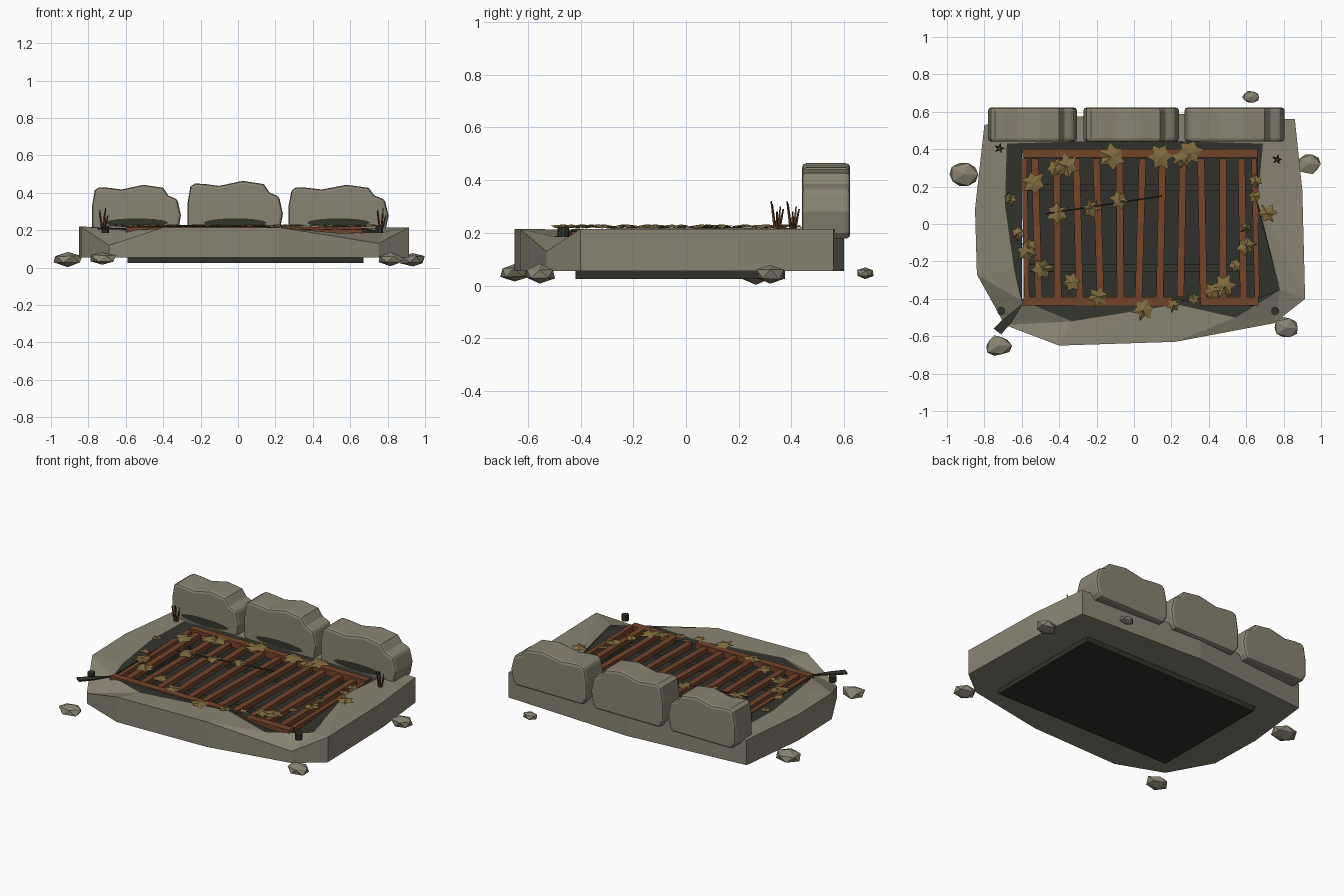
import bpy, bmesh, math, random
from mathutils import Vector, Matrix

if "Cube" in bpy.data.objects:
    bpy.data.objects.remove(bpy.data.objects["Cube"])

random.seed(4)


def mat(name, r, g, b):
    m = bpy.data.materials.new(name)
    m.diffuse_color = (r, g, b, 1)
    m.use_nodes = True
    m.node_tree.nodes["Principled BSDF"].inputs["Base Color"].default_value = m.diffuse_color
    return m


STONE = mat("weathered stone", .25, .23, .168)
DARK = mat("dark soot", .034, .034, .026)
BLACK = mat("pit black", .03, .03, .024)
RUST = mat("rusty iron", .175, .058, .023)
LEAF = mat("dry leaf", .22, .15, .05)
STEM = mat("dead stem", .13, .06, .02)


def finish(name, bm, *mats):
    me = bpy.data.meshes.new(name)
    bmesh.ops.recalc_face_normals(bm, faces=bm.faces)
    bm.to_mesh(me)
    bm.free()
    for m in mats:
        me.materials.append(m)
    ob = bpy.data.objects.new(name, me)
    bpy.context.collection.objects.link(ob)
    return ob


def box(name, lo, hi, m, skew=0.0):
    """Axis box; skew slides the far-y end sideways."""
    bm = bmesh.new()
    bmesh.ops.create_cube(bm, size=1)
    for v in bm.verts:
        v.co = Vector([lo[i] + (v.co[i] + .5) * (hi[i] - lo[i]) for i in range(3)])
        if v.co.y > (lo[1] + hi[1]) / 2:
            v.co.x += skew
    return finish(name, bm, m)


def rod(name, a, b, r, m, r2=None, n=6):
    a, b = Vector(a), Vector(b)
    bm = bmesh.new()
    rot = (b - a).to_track_quat('Z', 'Y').to_matrix().to_4x4()
    bmesh.ops.create_cone(bm, cap_ends=True, segments=n, radius1=r,
                          radius2=r if r2 is None else r2, depth=(b - a).length,
                          matrix=Matrix.Translation((a + b) / 2) @ rot)
    return finish(name, bm, m)


# Chipped slab with a sooty rim and a rectangular pit
outer = [(-.84, -.27, .22), (-.69, -.54, .12), (-.40, -.65, .215), (.22, -.63, .215),
         (.75, -.53, .13), (.915, -.40, .215), (.90, .18, .215), (.86, .56, .215),
         (.0, .60, .215), (-.80, .53, .215), (-.85, .08, .22)]
soot = [(-.64, -.25), (-.60, -.41), (-.33, -.52), (.23, -.43), (.54, -.50), (.78, -.35),
        (.66, .12), (.69, .43), (0, .45), (-.68, .43), (-.69, .10)]
pit = [(-.6, -.2), (-.6, -.4), (-.3, -.4), (.23, -.4), (.5, -.4), (.66, -.4),
       (.66, .1), (.66, .38), (0, .38), (-.6, .38), (-.6, .1)]
bm = bmesh.new()
soot_z = {4: .185, 5: .19, 1: .20}
loops = [[bm.verts.new((x, y, .055)) for x, y, z in outer],
         [bm.verts.new(p) for p in outer],
         [bm.verts.new((x, y, soot_z.get(i, .212))) for i, (x, y) in enumerate(soot)],
         [bm.verts.new((x, y, .17 if i in (4, 5) else .205)) for i, (x, y) in enumerate(pit)],
         [bm.verts.new((x, y, .055)) for x, y in pit]]
n = len(outer)
for k in range(5):
    a, b = loops[k], loops[(k + 1) % 5]
    for i in range(n):
        j = (i + 1) % n
        quad = [a[i], a[j], b[j], b[i]]
        if k in (1, 2):
            fs = [bm.faces.new(quad[:3]), bm.faces.new([quad[0], quad[2], quad[3]])]
        else:
            fs = [bm.faces.new(quad)]
        for f in fs:
            f.material_index = 1 if k in (2, 3) else 0
finish("slab", bm, STONE, DARK)
box("pit_floor", (-.59, -.42, .025), (.67, .375, .06), BLACK)

# Three upright back stones sharing one worn profile
profile = [(.05, .178), (0, .22), (0, .33), (.03, .415), (.08, .43), (.19, .427), (.33, .418),
           (.58, .443), (.80, .427), (.86, .385), (.96, .365), (1, .28), (.97, .20), (.93, .178)]
for i, (x0, x1, k) in enumerate([(-.78, -.305, 1), (-.27, .24, 1.08), (.27, .805, 1)]):
    bm = bmesh.new()
    f = bm.faces.new([bm.verts.new((x0 + u * (x1 - x0), .44, .178 + (z - .178) * k))
                      for u, z in profile])
    ext = bmesh.ops.extrude_face_region(bm, geom=[f])["geom"]
    bmesh.ops.translate(bm, vec=(0, .183, 0),
                        verts=[v for v in ext if isinstance(v, bmesh.types.BMVert)])
    ob = finish("back_stone_%d" % i, bm, STONE)
    mod = ob.modifiers.new("worn_edge", 'BEVEL')
    mod.width, mod.segments, mod.limit_method = .016, 2, 'ANGLE'
    mod.angle_limit = math.radians(50)
    # soot mark on the stone front
    bm = bmesh.new()
    cx = (x0 + x1) / 2
    vs = [bm.verts.new((cx + .17 * math.cos(t), .437, .24 + .024 * math.sin(t)))
          for t in [q * math.tau / 12 for q in range(12)]]
    bm.faces.new(vs)
    finish("soot_mark_%d" % i, bm, DARK)

# Rusty grate: rails, bars and dark cross supports
box("back_rail", (-.595, .355, .178), (.66, .40, .218), RUST)
box("front_rail_left", (-.60, -.435, .178), (.20, -.39, .215), RUST, .01)
box("front_rail_right", (.355, -.435, .165), (.665, -.39, .205), RUST)
rod("bent_rail", (.19, -.41, .20), (.37, -.41, .19), .008, RUST)
for i, x in enumerate([-.58, -.52, -.41, -.30, -.19, -.075, .035, .145,
                       .255, .365, .475, .58, .65]):
    w = .014 if i in (0, 12) else .019
    s = random.uniform(-.025, .025)
    box("grate_bar_%d" % i, (x - w - s / 2, -.39, .175), (x + w - s / 2, .35, .207), RUST, s)
for y in (-.235, .195):
    box("cross_support", (-.59, y - .018, .14), (.65, y + .018, .17), DARK)

# Dry leaves scattered around the rim
leaves = [(-.12, .36, .07), (.14, .36, .07), (.30, .38, .07), (-.36, .31, .07), (-.54, .22, .065),
          (-.66, .135, .035), (-.41, .06, .055), (-.23, .083, .05), (-.08, .13, .05),
          (.715, .056, .05), (.645, .145, .035), (.65, .23, .035), (.60, -.02, .03),
          (.60, -.12, .05), (.54, -.22, .035), (.485, -.33, .06), (.42, -.36, .045),
          (.32, -.40, .035), (.21, -.435, .035), (.05, -.46, .055), (-.19, -.39, .055),
          (-.335, -.31, .05), (-.49, -.24, .06), (-.57, -.15, .055), (-.62, -.05, .035),
          (.25, .345, .045), (-.42, .30, .05), (-.56, -.12, .04)]
for i, (x, y, r) in enumerate(leaves):
    bm = bmesh.new()
    c = bm.verts.new((x, y, .232))
    a0 = random.random() * 6
    ring = []
    for k in range(12):
        q = r * (random.uniform(.95, 1.2) if k % 2 == 0 else random.uniform(.55, .75))
        t = a0 + k * math.tau / 12
        ring.append(bm.verts.new((x + q * math.cos(t), y + q * math.sin(t),
                                  .222 + random.uniform(-.006, .006))))
    for k in range(12):
        bm.faces.new((c, ring[k], ring[(k + 1) % 12]))
    finish("leaf_%d" % i, bm, LEAF)

# Loose rocks around the slab
for i, (x, y, z, rx, ry, rz) in enumerate([
        (-.91, .265, .045, .09, .075, .038), (-.725, -.65, .05, .075, .06, .036),
        (.815, -.555, .045, .075, .062, .036), (.935, .32, .043, .068, .062, .04),
        (.625, .68, .048, .052, .034, .024)]):
    bm = bmesh.new()
    bmesh.ops.create_icosphere(bm, subdivisions=1, radius=1)
    for v in bm.verts:
        k = random.uniform(.88, 1.12)
        v.co = Vector((x + v.co.x * rx * k, y + v.co.y * ry * k, max(.0, z + v.co.z * rz * k)))
    finish("rock_%d" % i, bm, STONE)

# Corner bolts, broken latch shard and twig
for x in (-.71, .755):
    rod("corner_bolt", (x, -.465, .185), (x, -.465, .222), .022, DARK, n=10)
bm = bmesh.new()
for p in [(-.75, -.56), (-.71, -.59), (-.65, -.52), (-.59, -.42), (-.70, -.51)]:
    bm.verts.new((p[0], p[1], .205))
bm.verts.ensure_lookup_table()
f = bm.faces.new(bm.verts[:])
g = bmesh.ops.extrude_face_region(bm, geom=[f])["geom"]
bmesh.ops.translate(bm, vec=(0, 0, .008), verts=[v for v in g if isinstance(v, bmesh.types.BMVert)])
finish("latch_shard", bm, DARK)
rod("twig", (-.47, .055, .222), (.15, .15, .222), .005, DARK)

# Dead stems by the back stones
for x, y in [(-.72, .405), (.765, .345)]:
    for k in range(5):
        t = k * 1.3
        rod("dead_stem", (x + .008 * math.cos(t), y + .008 * math.sin(t), .21),
            (x + .025 * math.cos(t), y + .025 * math.sin(t), .28 + .01 * k), .006, STEM, .003, 4)
